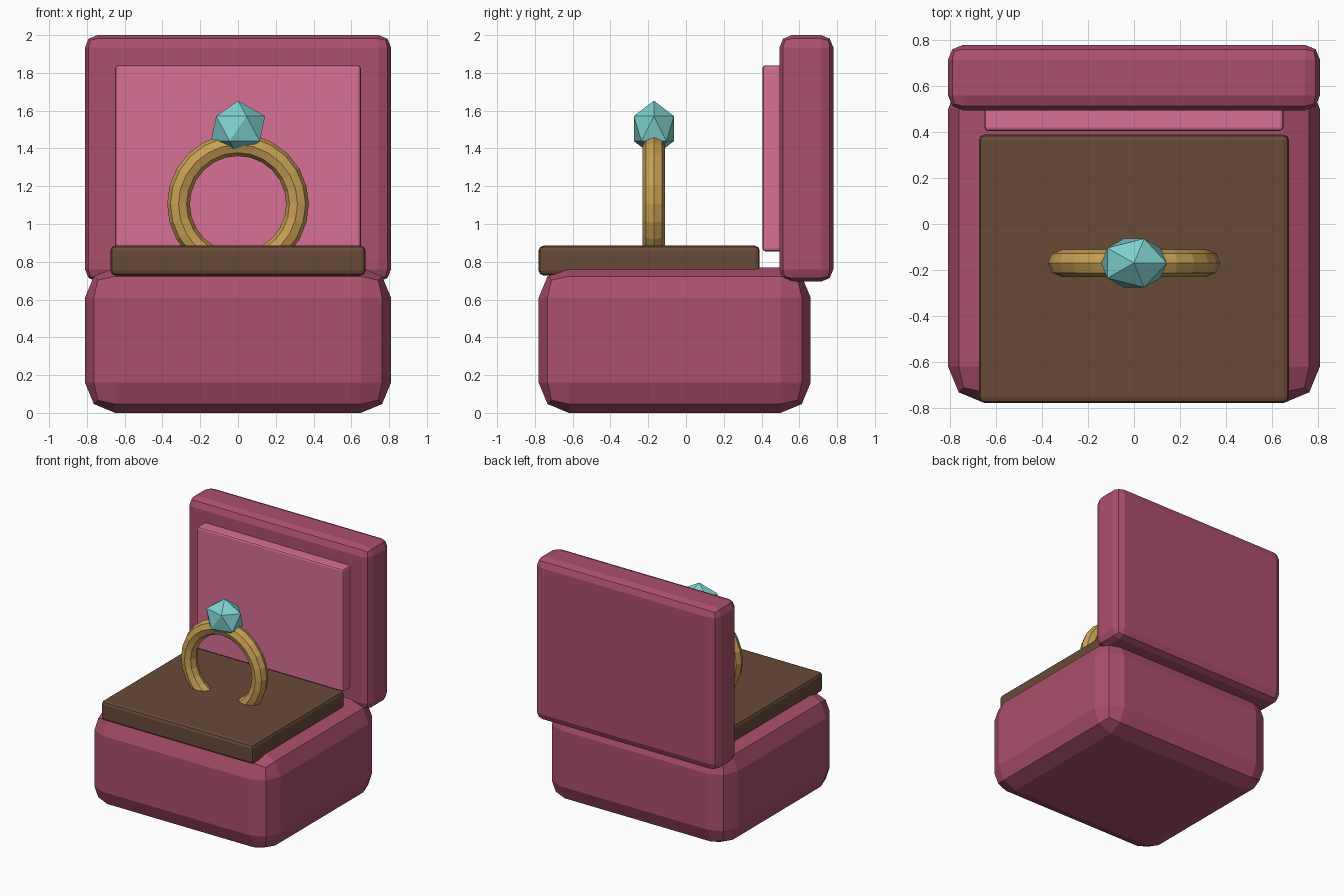
import bpy
from math import radians

if "Cube" in bpy.data.objects:
    bpy.data.objects.remove(bpy.data.objects["Cube"])


def material(name, rgb):
    m = bpy.data.materials.new(name)
    m.diffuse_color = (*rgb, 1)
    m.use_nodes = True
    m.node_tree.nodes["Principled BSDF"].inputs["Base Color"].default_value = m.diffuse_color
    return m


rose = material("rose_velvet", (0.41, 0.08, 0.15))
pink = material("pink_satin", (0.68, 0.16, 0.30))
brown = material("brown_felt", (0.14, 0.07, 0.04))
gold = material("gold", (0.58, 0.35, 0.09))
teal = material("teal_stone", (0.21, 0.64, 0.62))


def finish(name, mat):
    obj = bpy.context.object
    obj.name = name
    obj.data.materials.append(mat)
    return obj


def soft_box(name, lo, hi, bevel, mat):
    """Box between two corners with chamfer-like two-step rounded edges."""
    centre = [(a + b) / 2 for a, b in zip(lo, hi)]
    bpy.ops.mesh.primitive_cube_add(size=1, location=centre)
    obj = finish(name, mat)
    obj.scale = [b - a for a, b in zip(lo, hi)]
    bpy.ops.object.transform_apply(location=False, rotation=False, scale=True)
    mod = obj.modifiers.new("Rounded edges", 'BEVEL')
    mod.width = bevel
    mod.segments = 2
    return obj


# Box: base, open lid, lid padding and ring cushion
soft_box("box_base", (-0.81, -0.78, 0), (0.81, 0.66, 0.77), 0.16, rose)
soft_box("box_lid", (-0.81, 0.495, 0.695), (0.81, 0.78, 2.0), 0.065, rose)
soft_box("lid_padding", (-0.65, 0.405, 0.855), (0.65, 0.56, 1.84), 0.015, pink)
soft_box("ring_cushion", (-0.675, -0.78, 0.728), (0.675, 0.39, 0.885), 0.025, brown)

# Ring standing upright, its lower part sunk in the cushion
bpy.ops.mesh.primitive_torus_add(major_segments=24, minor_segments=8,
                                 major_radius=0.315, minor_radius=0.06,
                                 location=(0, -0.17, 1.105),
                                 rotation=(radians(90), 0, 0))
finish("ring_band", gold)

# Faceted stone
bpy.ops.mesh.primitive_ico_sphere_add(subdivisions=1, radius=1,
                                      location=(0, -0.17, 1.505))
finish("gemstone", teal).scale = (0.16, 0.125, 0.148)
